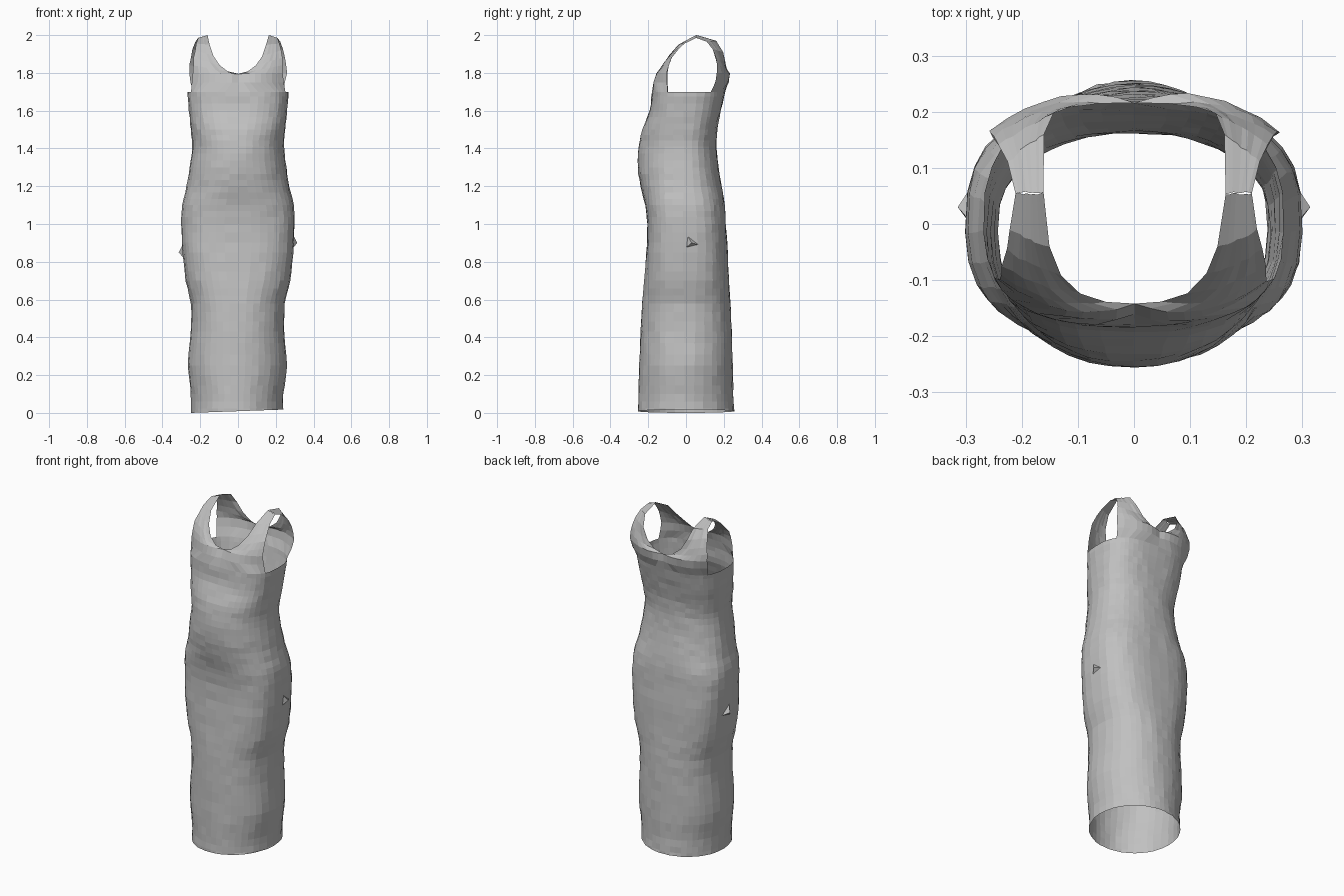
import bpy, bmesh, math, random
from mathutils import Vector

random.seed(4)
cube = bpy.data.objects.get("Cube")
if cube:
    bpy.data.objects.remove(cube, do_unlink=True)

cloth = bpy.data.materials.new("grey cloth")
cloth.use_nodes = True
GREY = (0.53, 0.53, 0.53, 1)
cloth.diffuse_color = GREY
cloth.node_tree.nodes["Principled BSDF"].inputs["Base Color"].default_value = GREY

# Body sections: height, half width, front y, back y, squareness
SECTIONS = [
    (0, .245, -.255, .255, 2),
    (.1, .245, -.252, .25, 2),
    (.25, .262, -.247, .247, 2.1),
    (.43, .248, -.24, .242, 2.2),
    (.58, .25, -.232, .235, 2.3),
    (.7, .277, -.222, .228, 2.5),
    (.85, .293, -.21, .22, 2.7),
    (1, .3, -.205, .212, 2.7),
    (1.1, .295, -.217, .205, 2.6),
    (1.2, .272, -.24, .19, 2.3),
    (1.3, .257, -.255, .172, 2.2),
    (1.41, .243, -.25, .162, 2.2),
    (1.5, .25, -.232, .166, 2.4),
    (1.6, .26, -.193, .185, 2.7),
    (1.7, .268, -.18, .207, 2.8),
]
# Edges of the upper panels, from the underarm row up to the shoulder seam
FRONT_ARM = [(.243, -.099, 1.75), (.238, -.1, 1.8), (.237, -.092, 1.84),
             (.234, -.075, 1.88), (.228, -.045, 1.92), (.22, -.01, 1.955), (.21, .055, 1.985)]
FRONT_NECK = [(0, -.162, 1.75), (0, -.142, 1.795), (.05, -.138, 1.805),
              (.095, -.122, 1.84), (.13, -.09, 1.89), (.15, -.04, 1.95), (.163, .055, 2)]
BACK_ARM = [(.25, .155, 1.75), (.258, .165, 1.8), (.257, .164, 1.84),
            (.25, .157, 1.88), (.24, .14, 1.925), (.225, .11, 1.965), (.21, .055, 1.985)]
BACK_NECK = [(0, .213, 1.75), (0, .215, 1.795), (.06, .213, 1.81),
             (.11, .208, 1.85), (.145, .195, 1.91), (.16, .16, 1.97), (.163, .055, 2)]
COLS, SIDE_COLS, STEPS = 8, 5, 3


def smooth(points, steps):
    """Catmull-Rom interpolation through rows of numbers."""
    out = []
    for i in range(len(points) - 1):
        a, b, c, d = (points[min(max(k, 0), len(points) - 1)] for k in range(i - 1, i + 3))
        for j in range(steps):
            t = j / steps
            out.append([q + t * ((r - p) / 2 + t * (p - 2.5 * q + 2 * r - s / 2
                        + t * (1.5 * (q - r) + (s - p) / 2)))
                        for p, q, r, s in zip(a, b, c, d)])
    return out + [list(points[-1])]


def section_point(section, degrees):
    z, width, front, back, power = section
    c, s = math.cos(math.radians(degrees)), math.sin(math.radians(degrees))
    depth = back if s > 0 else front
    return Vector((width * max(c, 0) ** (2 / power), depth * abs(s) ** (2 / power), z))


def spread(start, end, count):
    return [start + (end - start) * i / count for i in range(count)]


def panel_rows(first, arm, neck, outward):
    """Rows from the armhole edge to the neckline, bowed outward."""
    rows = [first]
    for a, n in zip(arm, neck):
        a, n = Vector(a), Vector(n)
        bow = .033 * (abs(a.x - n.x) / .24) ** 2
        row = []
        for k in range(COLS + 1):
            f = k / COLS
            p = a.lerp(n, f)
            p.y += outward * bow * 4 * f * (1 - f)
            row.append(p)
        rows.append(row)
    return rows


def add_grid(bm, rows, side):
    grid = [[bm.verts.new((p.x * side, p.y, p.z)) for p in row] for row in rows]
    for low, high in zip(grid, grid[1:]):
        for k in range(len(low) - 1):
            quad = (low[k], low[k + 1], high[k + 1], high[k])
            bm.faces.new(quad if side > 0 else quad[::-1])


def finish(bm, name):
    mesh = bpy.data.meshes.new(name)
    bm.to_mesh(mesh)
    bm.free()
    mesh.materials.append(cloth)
    obj = bpy.data.objects.new(name, mesh)
    bpy.context.collection.objects.link(obj)
    return obj


# Dress: lofted tube with front and back panels meeting at the straps
angles = spread(-90, -25, COLS) + spread(-25, 33, SIDE_COLS) + spread(33, 90, COLS) + [90]
body = [[section_point(s, a) for a in angles] for s in smooth(SECTIONS, STEPS)]
underarm = body[-1]
front_panel = panel_rows(underarm[:COLS + 1][::-1], FRONT_ARM, FRONT_NECK, -1)
back_panel = panel_rows(underarm[-COLS - 1:], BACK_ARM, BACK_NECK, 1)

bm = bmesh.new()
for side in (1, -1):
    add_grid(bm, body, side)
    add_grid(bm, [row[::-1] for row in front_panel], side)
    add_grid(bm, back_panel, side)
bmesh.ops.remove_doubles(bm, verts=bm.verts, dist=.0005)
bmesh.ops.recalc_face_normals(bm, faces=bm.faces)

# Slight creases and sway in the cloth, with a hem that rises to one side
for v in bm.verts:
    v.co.x += random.uniform(-.002, .002) - .005 * max(0, 1 - v.co.z / .7)
    v.co.y += random.uniform(-.002, .002)
    if v.co.z < .01:
        v.co.z = .009 + .036 * v.co.x
finish(bm, "dress")

# Small pinched folds at the hips
for side, name, height in ((1, "left_hip_fold", .9), (-1, "right_hip_fold", .85)):
    bm = bmesh.new()
    tip = bm.verts.new((.314 * side, .03, height))
    base = [bm.verts.new((.288 * side, y, height + dz))
            for y, dz in ((-.005, -.03), (.07, -.01), (0, .05))]
    for k in range(3):
        bm.faces.new((tip, base[k], base[(k + 1) % 3]))
    bmesh.ops.recalc_face_normals(bm, faces=bm.faces)
    finish(bm, name)
